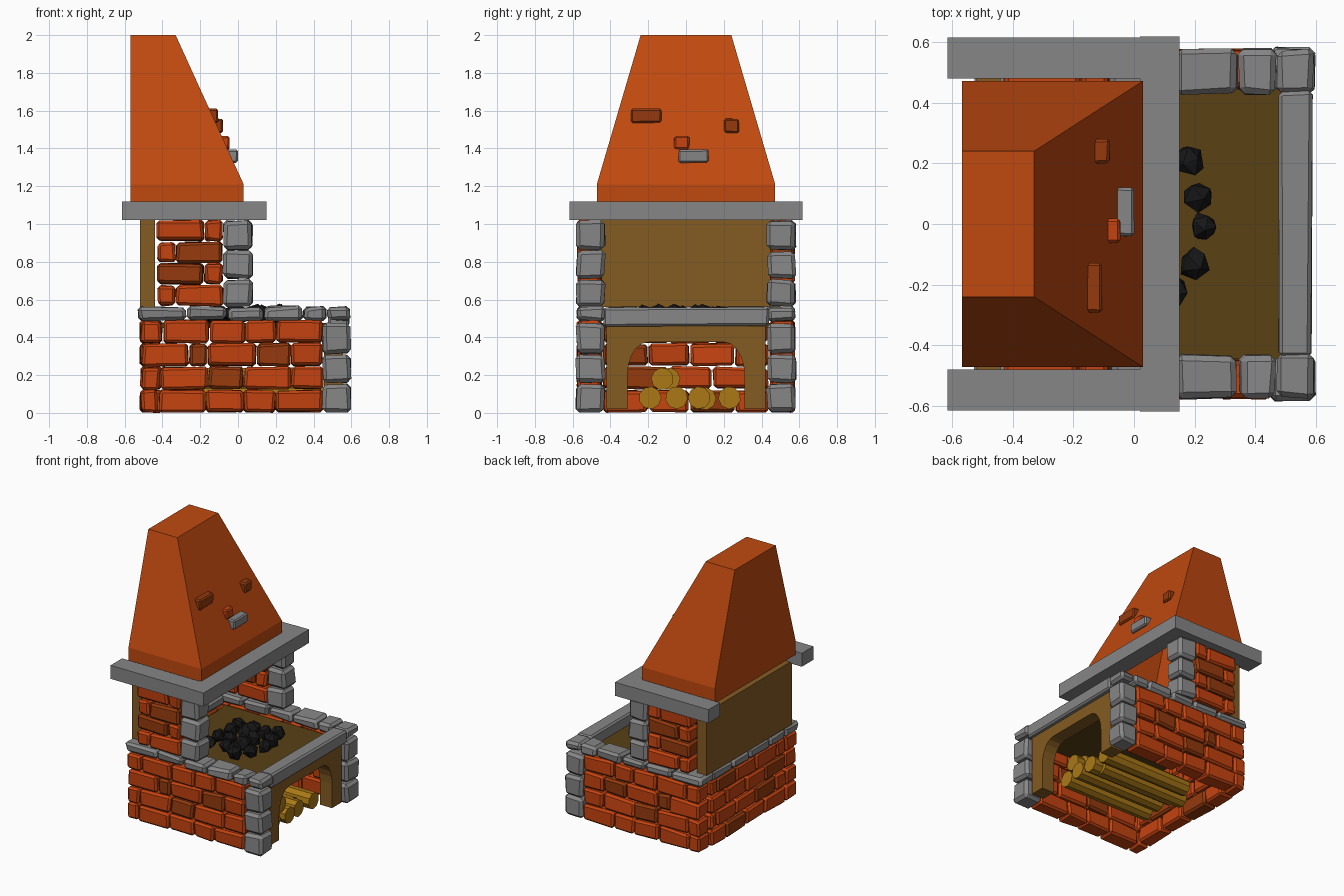
import bpy, bmesh, math, random
from mathutils import Vector, Matrix

if "Cube" in bpy.data.objects:
    bpy.data.objects.remove(bpy.data.objects["Cube"])

random.seed(7)


def mat(name, r, g, b):
    m = bpy.data.materials.new(name)
    m.diffuse_color = (r, g, b, 1)
    m.use_nodes = True
    m.node_tree.nodes["Principled BSDF"].inputs["Base Color"].default_value = m.diffuse_color
    return m


PLASTER = mat("orange_plaster", 0.53, 0.068, 0.005)
BRICK = mat("bright_brick", 0.56, 0.056, 0.005)
DARK_BRICK = mat("dark_brick", 0.30, 0.042, 0.004)
STONE = mat("grey_stone", 0.24, 0.24, 0.24)
CLAY = mat("brown_clay", 0.23, 0.105, 0.016)
HEARTH = mat("dark_hearth", 0.10, 0.052, 0.007)
LOG = mat("ochre_wood", 0.40, 0.19, 0.008)
COAL = mat("black_coal", 0.008, 0.008, 0.008)


def finish(bm, name, *mats):
    bmesh.ops.recalc_face_normals(bm, faces=bm.faces)
    me = bpy.data.meshes.new(name)
    bm.to_mesh(me)
    bm.free()
    for m in mats:
        me.materials.append(m)
    ob = bpy.data.objects.new(name, me)
    bpy.context.collection.objects.link(ob)
    return ob


def add_block(bm, x, y, z, bevel=0.014, jitter=0.007, index=0, gap=0.004):
    """Chipped block filling three (low, high) ranges, added to bm."""
    part = bmesh.new()
    bmesh.ops.create_cube(part, size=1)
    for v in part.verts:
        for i, (lo, hi) in enumerate((x, y, z)):
            lo, hi = min(lo, hi), max(lo, hi)
            v.co[i] = (lo + gap if v.co[i] < 0 else hi - gap) + random.uniform(-jitter, jitter)
        v.co.z = max(v.co.z, 0)
    if bevel:
        bmesh.ops.bevel(part, geom=part.edges[:], offset=bevel, segments=1, affect='EDGES')
    bmesh.ops.recalc_face_normals(part, faces=part.faces)
    for f in part.faces:
        f.material_index = index
    me = bpy.data.meshes.new("tmp")
    part.to_mesh(me)
    part.free()
    bm.from_mesh(me)
    bpy.data.meshes.remove(me)


def pairs(values):
    return list(zip(values, values[1:]))


def box(name, x, y, z, m):
    bm = bmesh.new()
    add_block(bm, x, y, z, bevel=0, jitter=0, gap=0)
    return finish(bm, name, m)


def prism(name, pts, x0, x1, m):
    """Extrude a (y, z) outline along x."""
    bm = bmesh.new()
    f = bm.faces.new([bm.verts.new((x0, y, z)) for y, z in pts])
    ext = bmesh.ops.extrude_face_region(bm, geom=[f])
    bmesh.ops.translate(bm, vec=(x1 - x0, 0, 0),
                        verts=[v for v in ext["geom"] if isinstance(v, bmesh.types.BMVert)])
    return finish(bm, name, m)


# Brick layouts: joint positions for each course, and which bricks are dark
lower = [(-.51, -.42, -.17, .03, .20, .45), (-.51, -.41, -.16, .03, .28, .45),
         (-.51, -.26, -.16, .10, .28, .45), (-.51, -.40, -.15, .04, .20, .45)]
lower_dark = {(1, 2), (2, 1), (2, 3)}
upper = [(-.43, -.33, -.08), (-.43, -.18, -.08)] * 2
upper_dark = {(1, 0), (2, 1)}
back = [(-.44, -.20, .02, .26, .44), (-.44, -.33, -.09, .14, .36, .44)] * 2
back_dark = {(0, 2), (1, 1), (2, 0), (3, 3)}

for side, s in (("left", -1), ("right", 1)):
    wall_y = (s * .445, s * .578)
    # Side brick walls
    bm = bmesh.new()
    for r, row in enumerate(lower):
        for i, xs in enumerate(pairs(row)):
            add_block(bm, xs, wall_y, (r * .123, r * .123 + .123), index=int((r, i) in lower_dark))
    finish(bm, side + "_lower_brick_wall", BRICK, DARK_BRICK)
    bm = bmesh.new()
    for r, row in enumerate(upper):
        z = .565 + r * .114
        for i, xs in enumerate(pairs(row)):
            add_block(bm, xs, wall_y, (z, z + .114), index=int((r, i) in upper_dark))
    finish(bm, side + "_upper_brick_wall", BRICK, DARK_BRICK)

    # Stone pillars
    bm = bmesh.new()
    for z in pairs((0, .155, .31, .475)):
        add_block(bm, (.445, .60), (s * .425, s * .585), z, bevel=.02)
    finish(bm, side + "_front_pillar", STONE)
    bm = bmesh.new()
    for z in pairs((.56, .71, .86, 1.02)):
        add_block(bm, (-.08, .08), (s * .425, s * .583), z, bevel=.02)
    finish(bm, side + "_hood_pillar", STONE)

    # Ledge stones along the side
    bm = bmesh.new()
    for xs in pairs((-.53, -.27, -.06, .14, .345, .47, .60)):
        add_block(bm, xs, (s * .425, s * .58), (.485, .565), bevel=.018, jitter=.009)
    finish(bm, side + "_ledge_stones", STONE)

    # Mantel beam on the side
    box(side + "_mantel_beam", (-.615, .02), (s * .48, s * .615), (1.02, 1.12), STONE)

# Back brick wall and its ledge
bm = bmesh.new()
for r, row in enumerate(back):
    for i, ys in enumerate(pairs(row)):
        add_block(bm, (-.52, -.40), ys, (r * .123, r * .123 + .123), index=int((r, i) in back_dark))
finish(bm, "back_brick_wall", BRICK, DARK_BRICK)
bm = bmesh.new()
for ys in pairs((-.43, -.24, .0, .2, .43)):
    add_block(bm, (-.53, -.40), ys, (.485, .565), bevel=.018)
finish(bm, "back_ledge_stones", STONE)

# Front beams
box("front_mantel_beam", (.02, .15), (-.618, .618), (1.02, 1.12), STONE)
bm = bmesh.new()
add_block(bm, (.475, .59), (-.44, .44), (.455, .562), bevel=.012, jitter=.004)
finish(bm, "front_ledge_beam", STONE)

# Back panel and hearth floor
box("back_panel", (-.52, -.44), (-.50, .50), (.56, 1.03), CLAY)
box("hearth_floor", (-.44, .49), (-.445, .445), (.45, .475), HEARTH)

# Arched wood-store frame: legs curve inward to meet the lintel
curve = [(.31 - .11 * (1 - math.cos(a)), .20 + .175 * math.sin(a))
         for a in (i * math.pi / 10 for i in range(6))]
arch = [(.42, .02), (.31, .02)] + curve
arch += [(-y, z) for y, z in reversed(curve)] + [(-.31, .02), (-.42, .02), (-.42, .46), (.42, .46)]
prism("wood_store_arch", arch, .455, .555, CLAY)

# Tapered hood, open underneath, with an upright back
bm = bmesh.new()
rings = []
for x1, w, z in ((.03, .472, 1.10), (.03, .472, 1.21), (-.33, .24, 2.0)):
    rings.append([bm.verts.new(c) for c in
                  ((-.568, -w, z), (x1, -w, z), (x1, w, z), (-.568, w, z))])
for a, b in pairs(rings):
    for i in range(4):
        j = (i + 1) % 4
        bm.faces.new((a[i], a[j], b[j], b[i]))
bm.faces.new(rings[-1])
finish(bm, "hood", PLASTER)

# Loose bricks showing on the hood slope
bm = bmesh.new()
for y, z, w, h, x, k in ((-.21, 1.573, .16, .075, -.105, 1), (.24, 1.52, .08, .075, -.08, 1),
                         (-.022, 1.43, .08, .07, -.045, 0), (.04, 1.36, .16, .07, 0, 2)):
    add_block(bm, (x - .09, x), (y - w / 2, y + w / 2), (z - h / 2, z + h / 2),
              bevel=.009, jitter=.002, index=k, gap=0)
finish(bm, "hood_bricks", BRICK, DARK_BRICK, STONE)

# Stacked logs
bm = bmesh.new()
for y, z, front in ((-.19, .08, .44), (-.05, .08, .46), (.07, .08, .45), (.10, .075, .38),
                    (.23, .08, .46), (-.125, .18, .44), (-.09, .18, .38)):
    m = Matrix.Translation((front - .36, y, z)) @ Matrix.Rotation(math.pi / 2, 4, 'Y') \
        @ Matrix.Rotation(random.uniform(0, 1), 4, 'Z')
    bmesh.ops.create_cone(bm, cap_ends=True, segments=9, radius1=.057, radius2=.06,
                          depth=.72, matrix=m)
finish(bm, "logs", LOG)

# Coal heap
bm = bmesh.new()
spots = [(.18, .21), (.21, .09), (.23, -.01), (.20, -.13), (.13, -.22)]
spots += [(.10 - .11 * i + random.uniform(-.02, .02), -.17 + .115 * j + random.uniform(-.02, .02))
          for i in range(3) for j in range(4)]
for x, y in spots:
    r = random.uniform(.048, .056)
    m = Matrix.Translation((x, y, .473 + r * .85)) @ Matrix.Rotation(random.uniform(0, 3), 4, 'X')
    made = bmesh.ops.create_icosphere(bm, subdivisions=1, radius=r, matrix=m)
    for v in made["verts"]:
        v.co += Vector([random.uniform(-.008, .008) for _ in range(3)])
finish(bm, "coals", COAL)
